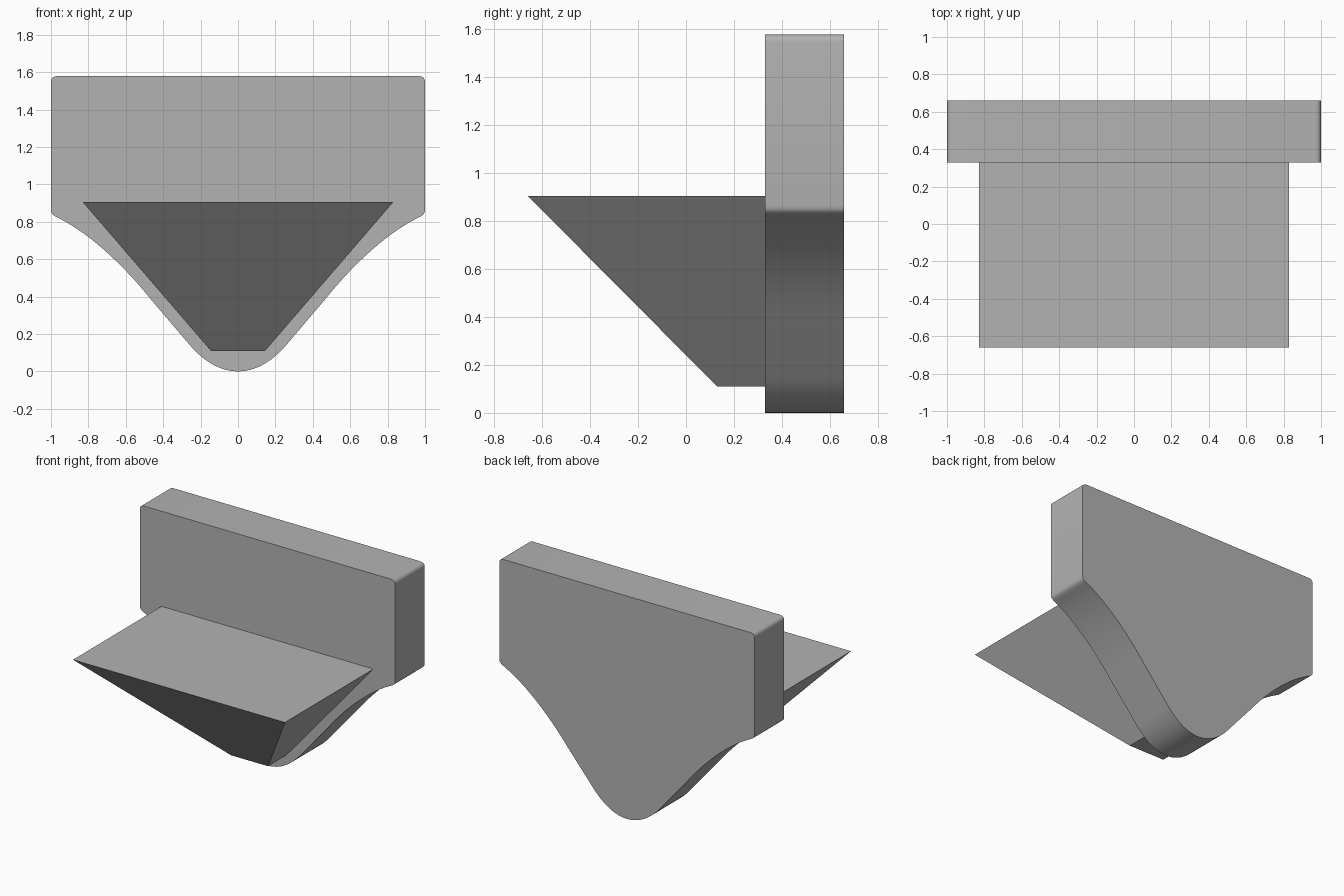
import bpy, bmesh, math
from mathutils import Vector
from mathutils.geometry import interpolate_bezier

cube = bpy.data.objects.get("Cube")
if cube:
    bpy.data.objects.remove(cube, do_unlink=True)

GREY = (0.45, 0.45, 0.45, 1.0)
grey = bpy.data.materials.new("plain_grey")
grey.use_nodes = True
grey.diffuse_color = GREY
grey.node_tree.nodes["Principled BSDF"].inputs["Base Color"].default_value = GREY


def add_object(name, bm):
    bmesh.ops.recalc_face_normals(bm, faces=bm.faces)
    mesh = bpy.data.meshes.new(name)
    bm.to_mesh(mesh)
    bm.free()
    mesh.materials.append(grey)
    obj = bpy.data.objects.new(name, mesh)
    bpy.context.collection.objects.link(obj)
    return obj


def bezier(a, b, c, d, count):
    pts = [Vector((x, 0, z)) for x, z in (a, b, c, d)]
    return [(p.x, p.z) for p in interpolate_bezier(*pts, count)]


# Back plate: half outline from bottom tip to top corner, then mirrored
half = bezier((0, 0), (0.11, 0), (0.2, 0.07), (0.27, 0.155), 14)
half += bezier((0.47, 0.39), (0.61, 0.565), (0.79, 0.735), (0.96, 0.82), 16)
half += bezier((0.96, 0.82), (0.985, 0.832), (1, 0.84), (1, 0.865), 6)[1:]
half += bezier((1, 1.548), (1, 1.566), (0.988, 1.578), (0.97, 1.578), 6)
outline = half + [(-x, z) for x, z in reversed(half[1:])]

bm = bmesh.new()
face = bm.faces.new([bm.verts.new((x, 0.33, z)) for x, z in outline])
ext = bmesh.ops.extrude_face_region(bm, geom=[face], use_keep_orig=True)
bmesh.ops.translate(bm, vec=(0, 0.33, 0),
                    verts=[v for v in ext["geom"] if isinstance(v, bmesh.types.BMVert)])
plate = add_object("back_plate", bm)
bpy.context.view_layer.objects.active = plate
plate.select_set(True)
bpy.ops.object.shade_smooth_by_angle(angle=math.radians(35))

# Front wedge: wide shelf on top tapering to a small foot
bm = bmesh.new()
for half_width, front, z in ((0.145, 0.13, 0.11), (0.83, -0.66, 0.905)):
    for x, y in ((-half_width, front), (half_width, front),
                 (half_width, 0.33), (-half_width, 0.33)):
        bm.verts.new((x, y, z))
bmesh.ops.convex_hull(bm, input=bm.verts)
bmesh.ops.dissolve_limit(bm, angle_limit=0.01, verts=bm.verts, edges=bm.edges)
add_object("front_wedge", bm)
